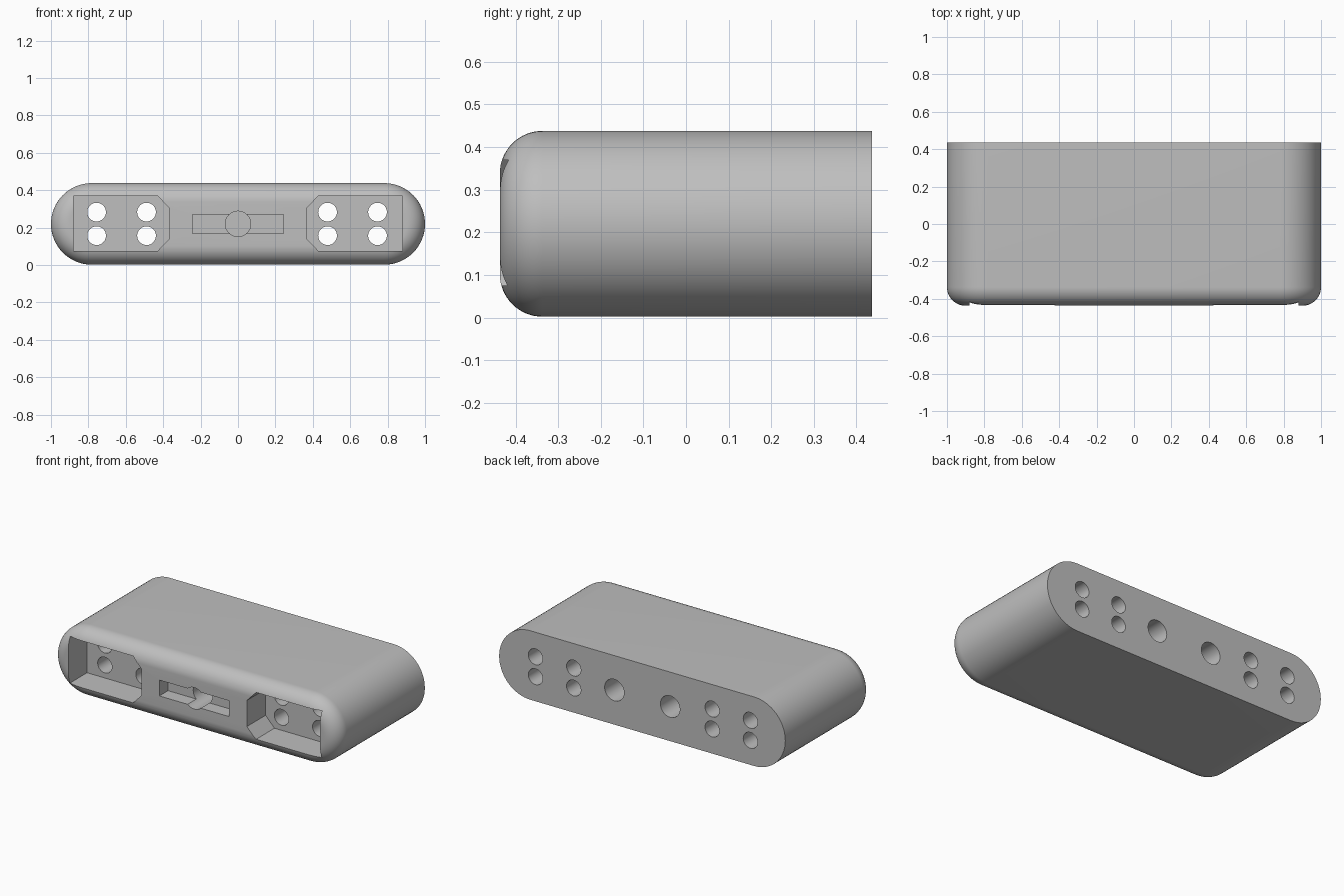
import bpy
import bmesh
from math import sin, cos, pi, radians

default = bpy.data.objects.get("Cube")
if default:
    bpy.data.objects.remove(default, do_unlink=True)

grey = bpy.data.materials.new("plain grey")
grey.use_nodes = True
grey_rgba = (0.52, 0.52, 0.52, 1)
grey.diffuse_color = grey_rgba
grey.node_tree.nodes["Principled BSDF"].inputs["Base Color"].default_value = grey_rgba

HALF_DEPTH, MID_Z, RADIUS, FILLET = 0.437, 0.22, 0.218, 0.1


def loft(name, rings):
    """Skin a list of equal-length point rings and cap both ends."""
    bm = bmesh.new()
    rows = [[bm.verts.new(p) for p in ring] for ring in rings]
    n = len(rows[0])
    for a, b in zip(rows, rows[1:]):
        for i in range(n):
            j = (i + 1) % n
            bm.faces.new((a[i], a[j], b[j], b[i]))
    bm.faces.new(rows[0])
    bm.faces.new(rows[-1])
    bmesh.ops.recalc_face_normals(bm, faces=bm.faces)
    mesh = bpy.data.meshes.new(name)
    bm.to_mesh(mesh)
    bm.free()
    mesh.materials.append(grey)
    obj = bpy.data.objects.new(name, mesh)
    bpy.context.collection.objects.link(obj)
    return obj


def stadium(y, inset, steps=32):
    """Pill-shaped outline at depth y, shrunk by inset."""
    r, ring = RADIUS - inset, []
    for side, start in ((1, -pi / 2), (-1, -pi / 2)):
        for k in range(steps + 1):
            a = start + pi * k / steps
            ring.append((side * (1 - RADIUS + r * cos(a)), y, MID_Z + side * r * sin(a)))
    return ring


def prism(name, outline, y0, y1):
    return loft(name, [[(x, y, z) for x, z in outline] for y in (y0, y1)])


def circle(x, z, r, n=48):
    return [(x + r * cos(2 * pi * k / n), z + r * sin(2 * pi * k / n)) for k in range(n)]


# Body: pill section with a flat back and a rounded front rim
rings = [stadium(HALF_DEPTH, 0)]
for k in range(17):
    a = pi / 2 * k / 16
    rings.append(stadium(-HALF_DEPTH + FILLET * (1 - sin(a)), FILLET * (1 - cos(a))))
body = loft("body", rings)

front, back = -HALF_DEPTH - 0.1, HALF_DEPTH + 0.1
cutters = []

for s in (-1, 1):
    # Front pockets with chamfered inner corners
    pocket = [(0.88, 0.075), (0.43, 0.075), (0.368, 0.14),
              (0.368, 0.305), (0.43, 0.37), (0.88, 0.37)]
    cutters.append(prism("pocket_cutter", [(s * x, z) for x, z in pocket], front, -0.25))
    # Through holes inside each pocket
    for x in (0.484, 0.751):
        for z in (0.157, 0.283):
            cutters.append(prism("hole_cutter", circle(s * x - 0.005, z, 0.05), -0.3, back))
    # Large blind holes in the back
    cutters.append(prism("back_hole_cutter", circle(s * 0.195, MID_Z, 0.068), -0.05, back))

# Central slot and the round recess across it
slot = [(-0.244, 0.17), (0.244, 0.17), (0.244, 0.27), (-0.244, 0.27)]
cutters.append(prism("slot_cutter", slot, front, -0.35))
cutters.append(prism("recess_cutter", circle(0, MID_Z, 0.068), front, -0.22))

bpy.ops.object.select_all(action="DESELECT")
bpy.context.view_layer.objects.active = body
body.select_set(True)
for cutter in cutters:
    cutter.hide_render = True
    mod = body.modifiers.new("cut", "BOOLEAN")
    mod.operation = "DIFFERENCE"
    mod.solver = "EXACT"
    mod.object = cutter
    bpy.ops.object.modifier_apply(modifier=mod.name)
    bpy.data.objects.remove(cutter, do_unlink=True)

bpy.ops.object.shade_smooth_by_angle(angle=radians(30))
